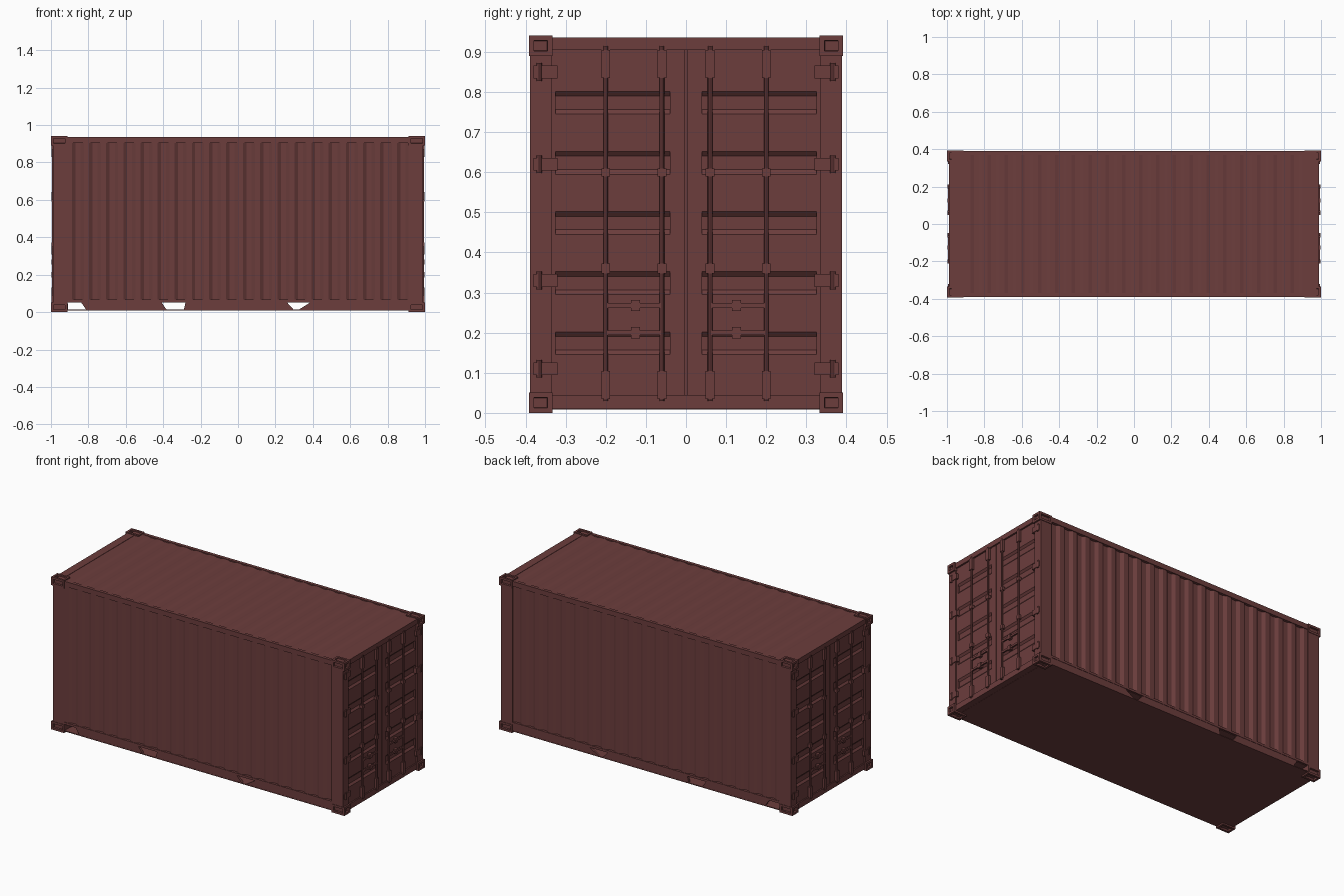
import bpy, bmesh, math
from mathutils import Matrix, Vector

if "Cube" in bpy.data.objects:
    bpy.data.objects.remove(bpy.data.objects["Cube"])

paint = bpy.data.materials.new("rust red paint")
paint.diffuse_color = (0.150, 0.047, 0.046, 1)
paint.use_nodes = True
paint.node_tree.nodes["Principled BSDF"].inputs["Base Color"].default_value = paint.diffuse_color


def finish(bm, name):
    me = bpy.data.meshes.new(name)
    bm.to_mesh(me)
    bm.free()
    me.materials.append(paint)
    ob = bpy.data.objects.new(name, me)
    bpy.context.collection.objects.link(ob)
    return ob


def add_box(bm, x0, x1, y0, y1, z0, z1):
    m = Matrix.Translation(((x0 + x1) / 2, (y0 + y1) / 2, (z0 + z1) / 2))
    m = m @ Matrix.Diagonal((abs(x1 - x0), abs(y1 - y0), abs(z1 - z0), 1))
    return bmesh.ops.create_cube(bm, size=1, matrix=m)["verts"]


def add_rod(bm, a, b, r, n=8):
    a, b = Vector(a), Vector(b)
    rot = (b - a).to_track_quat('Z', 'Y').to_matrix().to_4x4()
    bmesh.ops.create_cone(bm, cap_ends=True, segments=n, radius1=r, radius2=r,
                          depth=(b - a).length, matrix=Matrix.Translation((a + b) / 2) @ rot)


def add_strip(bm, profile, sweep, outward):
    """Sweep an open profile along a vector, facing outward."""
    a = [bm.verts.new(p) for p in profile]
    b = [bm.verts.new(Vector(p) + Vector(sweep)) for p in profile]
    for i in range(len(a) - 1):
        f = bm.faces.new((a[i], a[i + 1], b[i + 1], b[i]))
        f.normal_update()
        if f.normal.dot(Vector(outward)) < 0:
            f.normal_flip()


def waves(start, end, count, depth):
    """Trapezoid corrugation as (position, depth) pairs."""
    p = (end - start) / count
    pts = []
    for i in range(count):
        s = start + i * p
        pts += [(s, 0), (s + p * .3, 0), (s + p * .5, depth), (s + p * .8, depth)]
    return pts + [(end, 0)]


# corner castings with sunken holes on their outer faces
bm = bmesh.new()
for sx in (-1, 1):
    for sy in (-1, 1):
        for top in (0, 1):
            z0 = 0.89 if top else 0
            verts = add_box(bm, sx * .912, sx, sy * .333, sy * .392, z0, z0 + .051)
            out = Vector((sx, sy, 1 if top else -1))
            faces = {f for v in verts for f in v.link_faces}
            for f in faces:
                f.normal_update()
            holes = [f for f in faces if f.normal.dot(out) > .5]
            bmesh.ops.inset_individual(bm, faces=holes, thickness=.018)
            bmesh.ops.inset_individual(bm, faces=holes, thickness=.001, depth=-.012)
finish(bm, "corner_castings")

# corner posts
bm = bmesh.new()
for sx in (-1, 1):
    for sy in (-1, 1):
        add_box(bm, sx * .912, sx * .99, sy * .375, sy * .389, .05, .89)
        add_box(bm, sx * .945, sx * .99, sy * .335, sy * .389, .05, .89)
finish(bm, "corner_posts")

# top rails and end frames
bm = bmesh.new()
for s in (-1, 1):
    add_box(bm, -.915, .915, s * .37, s * .39, .905, .936)
    add_box(bm, s * .94, s * .99, -.335, .335, .905, .936)
    add_box(bm, s * .91, s * .988, -.335, .335, .01, .045)
finish(bm, "frame_rails")

# bottom rails, broken by openings
bm = bmesh.new()
for s in (-1, 1):
    add_box(bm, -.915, .915, s * .37, s * .389, .052, .066)
    for b0, b1, t0, t1 in ((-.81, -.38, -.84, -.41), (-.29, .30, -.28, .26), (.32, .915, .39, .915)):
        for v in add_box(bm, b0, b1, s * .372, s * .387, .01, .054):
            if v.co.z > .03:
                v.co.x = t0 if v.co.x < (b0 + b1) / 2 else t1
finish(bm, "bottom_rails")

# floor and underside
bm = bmesh.new()
add_box(bm, -.95, .95, -.38, .38, .05, .06)
add_box(bm, -.95, .95, -.388, .388, .009, .014)
finish(bm, "floor")

# corrugated side walls
bm = bmesh.new()
for s in (-1, 1):
    prof = [(x, s * (.386 - d), .06) for x, d in waves(-.915, .915, 20, .012)]
    add_strip(bm, prof, (0, 0, .85), (0, s, 0))
finish(bm, "side_walls")

# corrugated roof with flat end plates
bm = bmesh.new()
prof = [(-.975, -.38, .934)]
prof += [(x, -.38, .934 - d) for x, d in waves(-.9, .9, 20, .005)]
prof += [(.975, -.38, .934)]
add_strip(bm, prof, (0, .76, 0), (0, 0, 1))
finish(bm, "roof")

# door leaves with horizontal grooves, two at each end
bm = bmesh.new()
for sx in (-1, 1):
    add_box(bm, sx * .95, sx * .968, -.36, .36, .04, .91)
    for sy in (-1, 1):
        add_box(bm, sx * .96, sx * .981, sy * .003, sy * .04, .045, .905)
        add_box(bm, sx * .96, sx * .981, sy * .325, sy * .345, .045, .905)
        prof = [(sx * .98, sy * .04, .045)]
        for i in range(5):
            z = .145 + .15 * i
            prof += [(sx * (.98 - d), sy * .04, z + o)
                     for o, d in ((0, 0), (.012, .01), (.045, .01), (.057, 0))]
        prof += [(sx * .98, sy * .04, .905)]
        add_strip(bm, prof, (0, sy * .285, 0), (sx, 0, 0))
finish(bm, "doors")

# locking bars, brackets and handles
bars = bmesh.new()
grips = bmesh.new()
hinges = bmesh.new()
for sx in (-1, 1):
    for sy in (-1, 1):
        for y in (.06, .2):
            add_rod(bars, (sx * .989, sy * y, .03), (sx * .989, sy * y, .915), .006)
            for z, h in ((.07, .035), (.36, .012), (.6, .01), (.87, .035)):
                add_box(grips, sx * .978, sx * .996, sy * (y - .011), sy * (y + .011), z - h, z + h)
        # handles with catch plates
        for z, y in ((.2, .06), (.268, .2)):
            add_box(grips, sx * .986, sx * .994, sy * .062, sy * .198, z - .006, z + .006)
            add_box(grips, sx * .978, sx * .997, sy * .115, sy * .137, z - .014, z + .014)
        # hinges on the posts
        for z in (.11, .33, .62, .85):
            add_box(hinges, sx * .975, sx * .994, sy * .32, sy * .38, z - .016, z + .016)
            add_rod(hinges, (sx * .99, sy * .366, z - .022), (sx * .99, sy * .366, z + .022), .007)
finish(bars, "locking_bars")
finish(grips, "door_handles")
finish(hinges, "door_hinges")
